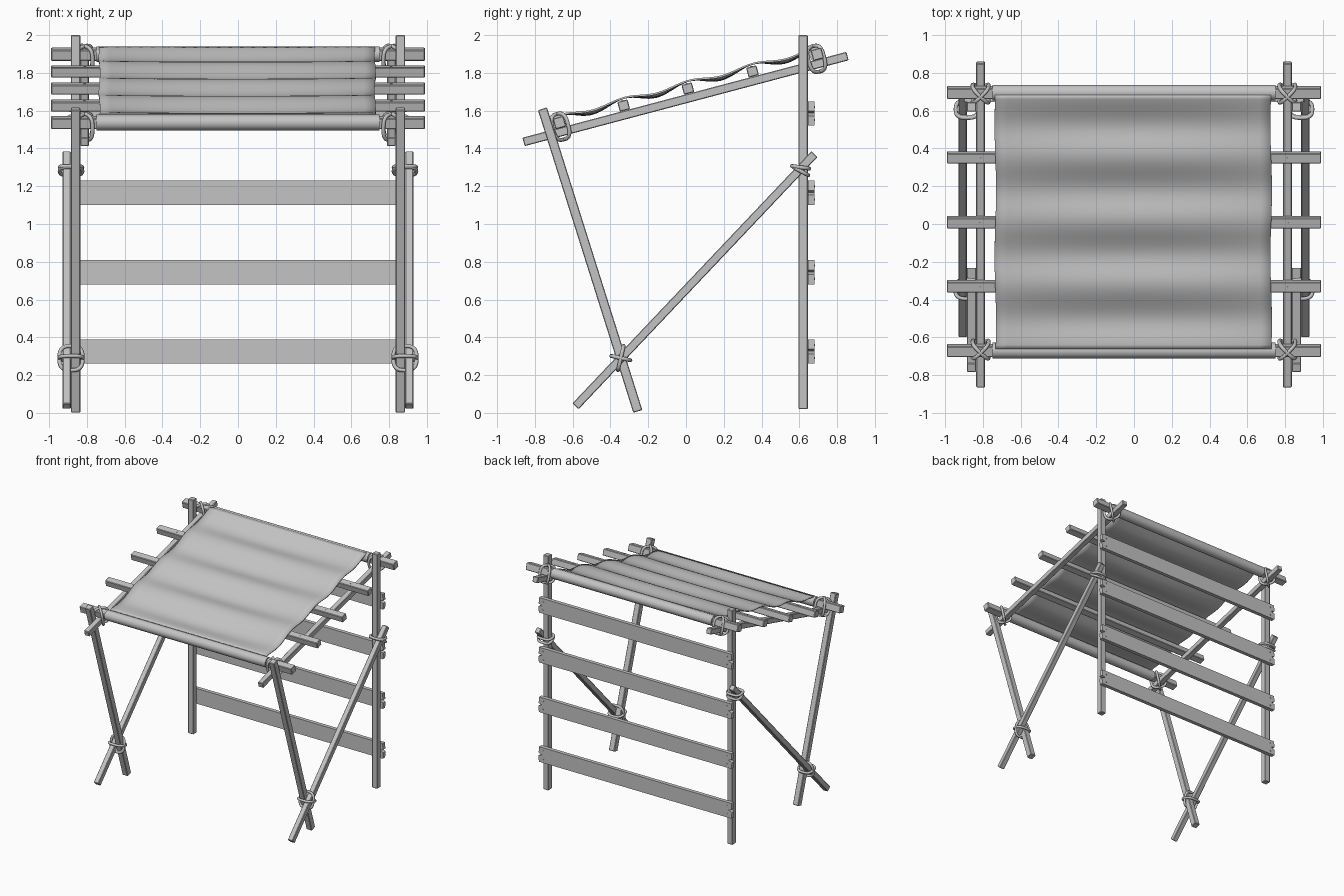
import bpy, bmesh, math
from mathutils import Vector, Matrix

cube = bpy.data.objects.get("Cube")
if cube:
    bpy.data.objects.remove(cube, do_unlink=True)

grey = bpy.data.materials.new("plain_grey")
grey.use_nodes = True
COLOUR = (0.55, 0.55, 0.55, 1)
grey.diffuse_color = COLOUR
grey.node_tree.nodes["Principled BSDF"].inputs["Base Color"].default_value = COLOUR

SLOPE = 0.265                                  # roof rise per unit of depth
ALONG = Vector((0, 1, SLOPE)).normalized()     # up the roof
NORMAL = Vector((0, -SLOPE, 1)).normalized()   # out of the roof
X = Vector((1, 0, 0))
SIDES = (("left", 1), ("right", -1))


def rail_z(y):
    return 1.6625 + SLOPE * y


def finish(name, bm, bevel=0):
    bmesh.ops.recalc_face_normals(bm, faces=bm.faces)
    mesh = bpy.data.meshes.new(name)
    bm.to_mesh(mesh)
    bm.free()
    mesh.materials.append(grey)
    ob = bpy.data.objects.new(name, mesh)
    bpy.context.collection.objects.link(ob)
    if bevel:
        mod = ob.modifiers.new("worn_edges", "BEVEL")
        mod.width, mod.segments = bevel, 1
    return ob


def smooth(ob, angle=40):
    bpy.ops.object.select_all(action="DESELECT")
    ob.select_set(True)
    bpy.context.view_layer.objects.active = ob
    bpy.ops.object.shade_smooth_by_angle(angle=math.radians(angle))


def frame(p, q, side):
    """Matrix whose z runs from p to q and whose x is the side direction."""
    z = (q - p).normalized()
    y = z.cross(side)
    m = Matrix((side, y, z)).transposed().to_4x4()
    m.translation = (p + q) / 2
    return m


def stick(name, p, q, width, depth, side=X):
    p, q = Vector(p), Vector(q)
    bm = bmesh.new()
    bmesh.ops.create_cube(bm, size=1)
    bm.transform(frame(p, q, side) @ Matrix.Diagonal((width, depth, (q - p).length, 1)))
    return finish(name, bm, 0.004)


def rod(name, p, q, radius, sides, side=X):
    p, q = Vector(p), Vector(q)
    bm = bmesh.new()
    bmesh.ops.create_cone(bm, cap_ends=True, segments=sides, radius1=radius,
                          radius2=radius, depth=(q - p).length)
    bm.transform(frame(p, q, side))
    return finish(name, bm)


def rope_ring(name, centre, u, v, ru, rv, thick=0.0105):
    """Closed, slightly squared loop of rope in the u-v plane."""
    curve = bpy.data.curves.new(name, "CURVE")
    curve.dimensions = "3D"
    curve.bevel_depth, curve.bevel_resolution = thick, 2
    spline = curve.splines.new("POLY")
    n = 28
    spline.points.add(n - 1)
    spline.use_cyclic_u = True
    for i, pt in enumerate(spline.points):
        a = math.tau * i / n
        c, s = math.cos(a), math.sin(a)
        pos = (Vector(centre) + u * ru * math.copysign(abs(c) ** 0.7, c)
               + v * rv * math.copysign(abs(s) ** 0.7, s))
        pt.co = (*pos, 1)
    curve.materials.append(grey)
    ob = bpy.data.objects.new(name, curve)
    bpy.context.collection.objects.link(ob)
    bpy.ops.object.select_all(action="DESELECT")
    ob.select_set(True)
    bpy.context.view_layer.objects.active = ob
    bpy.ops.object.convert(target="MESH")
    smooth(bpy.context.view_layer.objects.active, 60)


# Posts, legs, braces and sloping rails on both sides
LEG = Vector((0, -0.505, 1.602)).normalized()
BRACE = Vector((0, 1.265, 1.335)).normalized()
for tag, s in SIDES:
    stick(f"back_post_{tag}", (s * 0.86, 0.62, 0.02), (s * 0.86, 0.62, 2), 0.05, 0.05)
    stick(f"front_leg_{tag}", (s * 0.86, -0.255, 0.008), (s * 0.86, -0.76, 1.61), 0.05, 0.05)
    stick(f"brace_{tag}", (s * 0.907, -0.585, 0.035), (s * 0.907, 0.68, 1.37), 0.044, 0.045)
    stick(f"side_rail_{tag}", (s * 0.812, -0.86, rail_z(-0.86)),
          (s * 0.812, 0.855, rail_z(0.855)), 0.046, 0.046)

    # Rope at the leg and brace crossing
    cross = (s * 0.884, -0.345, 0.29)
    for i, d in enumerate(((LEG + BRACE).normalized(), (BRACE - LEG).normalized())):
        rope_ring(f"leg_lashing_{tag}_{i}", cross, X, d, 0.062, (0.066, 0.052)[i])

    # Rope at the brace and post crossing
    for i, tilt in enumerate((-0.55, -0.15)):
        rope_ring(f"post_lashing_{tag}_{i}", (s * 0.884, 0.607, 1.28 + 0.02 * i), X,
                  Vector((0, 1, tilt)).normalized(), 0.06, 0.046)

    # Crossed rope at the roof corners
    for place, y in (("back", 0.69), ("front", -0.665)):
        centre = (s * 0.812, y, rail_z(y) + 0.029)
        for i, turn in enumerate((1, -1)):
            rope_ring(f"{place}_corner_lashing_{tag}_{i}", centre,
                      (X + turn * ALONG).normalized(), NORMAL, 0.06, 0.07)

# Cross beams with rolled cloth hems
for place, y in (("front", -0.67), ("back", 0.695)):
    z = rail_z(y) + 0.052
    stick(f"{place}_beam", (-0.99, y, z), (0.99, y, z), 0.058, 0.058, ALONG)
    smooth(rod(f"{place}_cloth_roll", (-0.75, y, z), (0.75, y, z), 0.042, 20, ALONG))

# Roof battens with nail heads
for i, y in enumerate((-0.33, 0.01, 0.352)):
    z = rail_z(y) + 0.052
    stick(f"roof_batten_{i}", (-0.99, y, z), (0.99, y, z), 0.056, 0.053, ALONG)
    for tag, s in SIDES:
        top = Vector((s * 0.812, y, z)) + NORMAL * 0.024
        rod(f"batten_nail_{i}_{tag}", top, top + NORMAL * 0.005, 0.006, 8)

# Cloth draped over the battens, sagging between them
bm = bmesh.new()
bmesh.ops.create_grid(bm, x_segments=24, y_segments=64, size=1)
for v in bm.verts:
    across, y = v.co.x, 0.012 + v.co.y * 0.672
    middle = 1 - across ** 2
    dip = 0.5 - 0.5 * math.cos(math.tau * (y - 0.015) / 0.341)
    z = rail_z(y) + 0.092 - dip * (0.022 + 0.018 * middle)
    v.co = (across * 0.73 + 0.004 * math.sin(y * 9) - 0.004, y, z)
cloth = finish("roof_cloth", bm)
solid = cloth.modifiers.new("cloth_thickness", "SOLIDIFY")
solid.thickness, solid.offset = 0.01, 0
smooth(cloth)

# Back planks with split ends and nails
for i in range(4):
    z = 0.325 + 0.42 * i
    half = [(0.9, -0.064), (0.904, -0.012), (0.87, 0.002), (0.902, 0.012), (0.898, 0.064)]
    outline = half + [(-x, h) for x, h in reversed(half)]
    bm = bmesh.new()
    face = bm.faces.new([bm.verts.new((x, 0.647, z + h)) for x, h in outline])
    out = bmesh.ops.extrude_face_region(bm, geom=[face])
    bmesh.ops.translate(bm, vec=(0, 0.032, 0),
                        verts=[g for g in out["geom"] if isinstance(g, bmesh.types.BMVert)])
    finish(f"back_plank_{i}", bm)
    for tag, s in SIDES:
        for h in (-0.035, 0.035):
            rod(f"plank_nail_{i}_{tag}", (s * 0.86, 0.676, z + h),
                (s * 0.86, 0.684, z + h), 0.006, 8)
